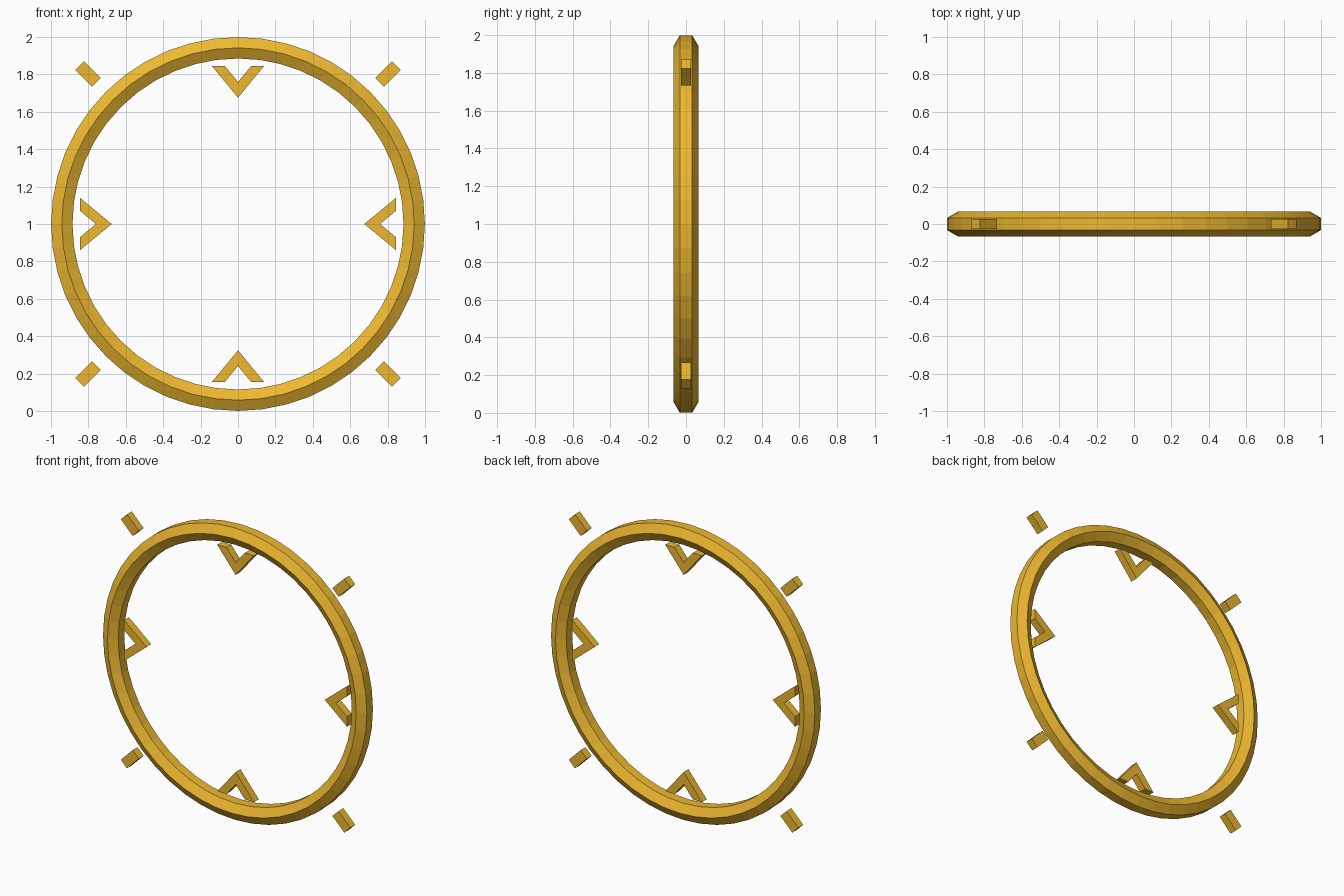
import bpy, bmesh, math
from mathutils import Matrix, Vector

if "Cube" in bpy.data.objects:
    bpy.data.objects.remove(bpy.data.objects["Cube"])

CENTRE = Vector((0, 0, 1))
gold = bpy.data.materials.new("gold")
gold.diffuse_color = (0.85, 0.48, 0.03, 1)
gold.use_nodes = True
gold.node_tree.nodes["Principled BSDF"].inputs["Base Color"].default_value = gold.diffuse_color


def finish(name, bm, angle=0.0):
    """Turn about the ring axis, lift to the ring centre and link as an object."""
    bm.transform(Matrix.Translation(CENTRE) @ Matrix.Rotation(angle, 4, 'Y'))
    bmesh.ops.recalc_face_normals(bm, faces=bm.faces[:])
    mesh = bpy.data.meshes.new(name)
    bm.to_mesh(mesh)
    bm.free()
    mesh.materials.append(gold)
    obj = bpy.data.objects.new(name, mesh)
    bpy.context.collection.objects.link(obj)
    return obj


def plate(name, outline, half_depth, angle):
    """Extrude an x-z outline symmetrically along y."""
    bm = bmesh.new()
    face = bm.faces.new([bm.verts.new((x, -half_depth, z)) for x, z in outline])
    ext = bmesh.ops.extrude_face_region(bm, geom=[face])
    verts = [g for g in ext["geom"] if isinstance(g, bmesh.types.BMVert)]
    bmesh.ops.translate(bm, verts=verts, vec=(0, 2 * half_depth, 0))
    return finish(name, bm, angle)


# Ring: hexagonal section swept round in 48 steps
SEGMENTS, SIDES, MAJOR, MINOR = 48, 6, 0.942, 0.066
bm = bmesh.new()
loops = []
for i in range(SEGMENTS):
    a = math.tau * i / SEGMENTS
    loop = []
    for j in range(SIDES):
        b = math.tau * (j + 0.5) / SIDES
        r = MAJOR + MINOR * math.cos(b)
        loop.append(bm.verts.new((r * math.cos(a), MINOR * math.sin(b), r * math.sin(a))))
    loops.append(loop)
for i in range(SEGMENTS):
    p, q = loops[i], loops[(i + 1) % SEGMENTS]
    for j in range(SIDES):
        k = (j + 1) % SIDES
        bm.faces.new((p[j], p[k], q[k], q[j]))
finish("ring", bm)

# Inward chevrons at the quarters, outer tick bars on the diagonals
chevron = [(-0.139, 0.844), (0, 0.675), (0.139, 0.844),
           (0.07, 0.844), (0, 0.76), (-0.07, 0.844)]
tick = [(-0.033, 1.07), (0.033, 1.07), (0.033, 1.197), (-0.033, 1.197)]
for i in range(4):
    plate(f"chevron_{i + 1}", chevron, 0.026, i * math.pi / 2)
    plate(f"tick_{i + 1}", tick, 0.026, (i + 0.5) * math.pi / 2)
